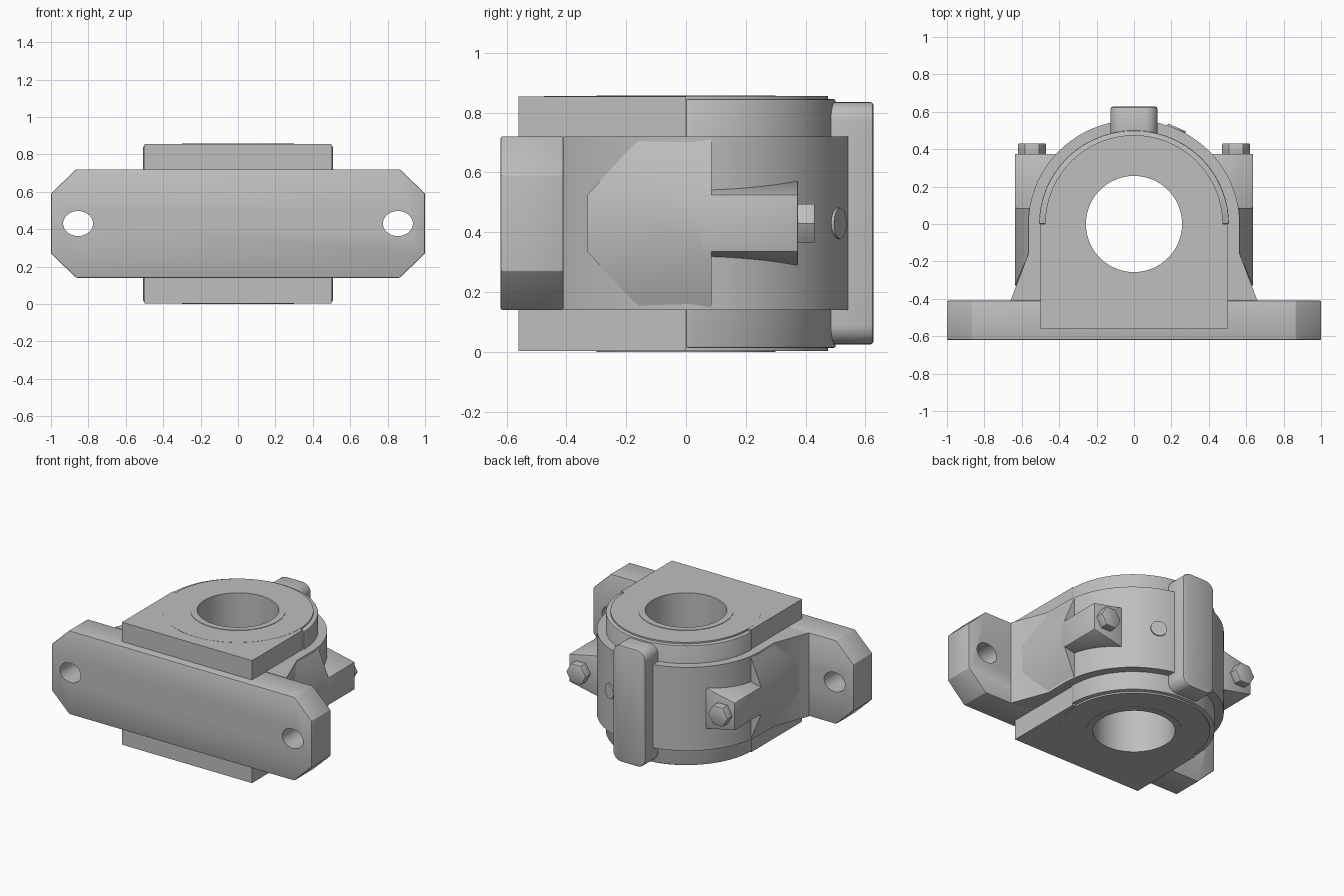
import bpy, bmesh, math
from mathutils import Matrix

cube = bpy.data.objects.get("Cube")
if cube:
    bpy.data.objects.remove(cube, do_unlink=True)

grey = bpy.data.materials.new("cast grey")
grey.use_nodes = True
grey.diffuse_color = (0.52, 0.52, 0.52, 1)
grey.node_tree.nodes["Principled BSDF"].inputs["Base Color"].default_value = grey.diffuse_color

MID = 0.43  # middle height


def activate(ob):
    bpy.ops.object.select_all(action='DESELECT')
    ob.select_set(True)
    bpy.context.view_layer.objects.active = ob


def finish(bm, name, bevel=0):
    bmesh.ops.recalc_face_normals(bm, faces=bm.faces)
    mesh = bpy.data.meshes.new(name)
    bm.to_mesh(mesh)
    bm.free()
    ob = bpy.data.objects.new(name, mesh)
    bpy.context.collection.objects.link(ob)
    mesh.materials.append(grey)
    activate(ob)
    if bevel:
        mod = ob.modifiers.new("edges", 'BEVEL')
        mod.width, mod.segments = bevel, 2
        mod.limit_method, mod.angle_limit = 'ANGLE', math.radians(40)
        bpy.ops.object.modifier_apply(modifier=mod.name)
    bpy.ops.object.shade_smooth_by_angle(angle=math.radians(25))
    return ob


def prism(name, outline, lo, hi, axis='z', bevel=0):
    """Extrude an outline along z (x, y points) or along y (x, z points)."""
    bm = bmesh.new()
    place = (lambda u, v, t: (u, v, t)) if axis == 'z' else (lambda u, v, t: (u, t, v))
    a = [bm.verts.new(place(u, v, lo)) for u, v in outline]
    b = [bm.verts.new(place(u, v, hi)) for u, v in outline]
    bm.faces.new(a)
    bm.faces.new(b)
    n = len(a)
    for i in range(n):
        j = (i + 1) % n
        bm.faces.new((a[i], a[j], b[j], b[i]))
    return finish(bm, name, bevel)


def arc(rx, ry=None, cx=0, cy=0, start=0, end=360, n=96):
    ry = ry or rx
    count = n if end - start == 360 else n + 1
    angles = [math.radians(start + (end - start) * i / n) for i in range(count)]
    return [(cx + rx * math.cos(t), cy + ry * math.sin(t)) for t in angles]


def cut(targets, cutter):
    for ob in targets:
        activate(ob)
        mod = ob.modifiers.new("hole", 'BOOLEAN')
        mod.operation, mod.solver, mod.object = 'DIFFERENCE', 'EXACT', cutter
        bpy.ops.object.modifier_apply(modifier=mod.name)
        bpy.ops.object.shade_smooth_by_angle(angle=math.radians(25))
    bpy.data.objects.remove(cutter, do_unlink=True)


# Mounting foot with clipped corners and two oval bolt holes
corner = [(1, 0.16), (0.865, 0.29)]
quarter = corner + [(-x, z) for x, z in reversed(corner)]
foot_outline = [(x, MID + z) for x, z in quarter] + [(x, MID - z) for x, z in reversed(quarter)]
foot = prism("mounting_foot", foot_outline, -0.62, -0.41, 'y', 0.006)
for side in (1, -1):
    cut([foot], prism("cutter", arc(0.08, 0.067, side * 0.855, MID, n=48), -0.8, -0.2, 'y'))

# Wide middle housing with flared skirt
housing = prism("housing", [(-0.66, -0.41), (0.66, -0.41), (0.565, -0.16)]
                + arc(0.565, 0.555, start=0, end=180, n=64) + [(-0.565, -0.16)], 0.14, 0.72)

# Bearing block, its half-round cap and the bearing itself
block = prism("bearing_block", [(-0.5, -0.56), (0.5, -0.56), (0.5, 0), (-0.5, 0)], 0.003, 0.854)
cap = prism("bearing_cap", arc(0.507, 0.5, start=0, end=180, n=64), 0.013, 0.845, bevel=0.006)
seal = prism("seal_disc", arc(0.475), 0.002, 0.855)
race = prism("inner_race", arc(0.3), 0, 0.858)
cut([housing, block, cap, seal, race], prism("cutter", arc(0.257), -1, 2))

# Rounded rib down the back of the cap
rib_outline = []
for sx, sz, start in ((1, 1, 0), (-1, 1, 90), (-1, -1, 180), (1, -1, 270)):
    rib_outline += arc(0.065, cx=sx * 0.06, cy=MID + sz * 0.34, start=start, end=start + 90, n=8)
prism("back_rib", rib_outline, 0.42, 0.627, 'y', 0.01)

for side, word in ((1, "left"), (-1, "right")):
    # Tapered bolt lug
    lug = [(0.4, -0.145), (0.637, -0.095), (0.637, 0.095), (0.4, 0.145)]
    prism(word + "_bolt_lug", [(side * x, MID + z) for x, z in lug], 0.05, 0.375, 'y', 0.005)

    # Hex bolt head
    prism(word + "_bolt_head", arc(0.075, cx=side * 0.545, cy=MID, n=6), 0.37, 0.43, 'y', 0.003)

    # Faceted side web between the lug and the skirt
    bm = bmesh.new()
    rings = [(0.637, 0.085, 0.095), (0.637, -0.33, 0.095), (0.56, 0.085, 0.28),
             (0.563, -0.16, 0.28), (0.48, 0.085, 0.28), (0.48, -0.33, 0.095)]
    for x, y, half in rings:
        for s in (1, -1):
            bm.verts.new((side * x, y, MID + s * half))
    bmesh.ops.convex_hull(bm, input=bm.verts)
    finish(bm, word + "_side_web")

# Oil plug set in the cap beside the rib
bm = bmesh.new()
tilt = math.radians(66)
bmesh.ops.create_cone(bm, cap_ends=True, segments=32, radius1=0.052, radius2=0.052, depth=0.1,
                      matrix=Matrix.Translation((0.515 * math.cos(tilt), 0.515 * math.sin(tilt), MID))
                      @ Matrix.Rotation(tilt, 4, 'Z') @ Matrix.Rotation(math.pi / 2, 4, 'Y'))
finish(bm, "oil_plug")
